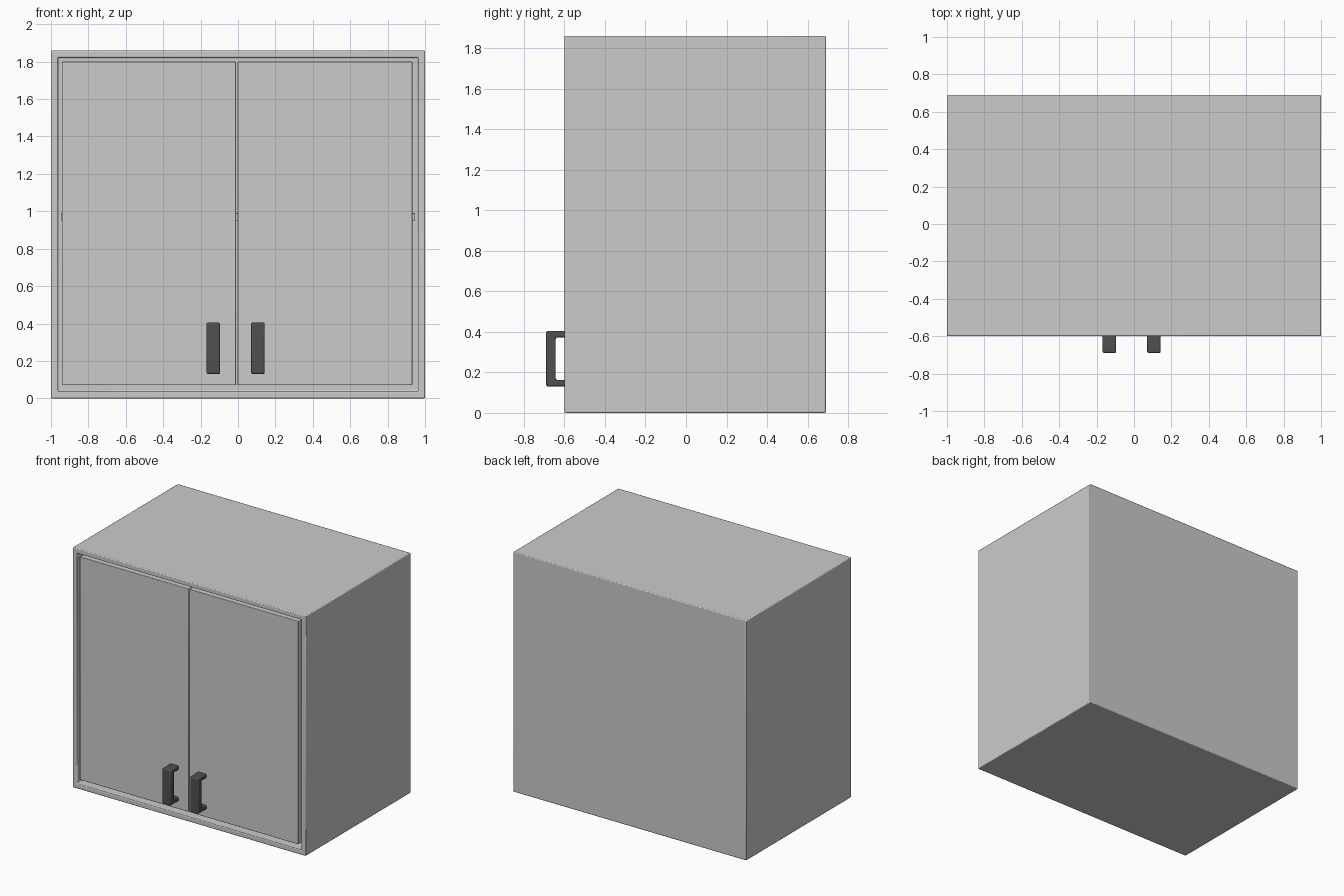
import bpy, bmesh
from mathutils import Vector

if "Cube" in bpy.data.objects:
    bpy.data.objects.remove(bpy.data.objects["Cube"])


def finish(name, bm, bevel, segments=2):
    bmesh.ops.recalc_face_normals(bm, faces=bm.faces)
    mesh = bpy.data.meshes.new(name)
    bm.to_mesh(mesh)
    bm.free()
    ob = bpy.data.objects.new(name, mesh)
    bpy.context.collection.objects.link(ob)
    mod = ob.modifiers.new("edge_bevel", 'BEVEL')
    mod.width, mod.segments = bevel, segments
    mod.limit_method = 'ANGLE'
    bpy.ops.object.select_all(action='DESELECT')
    ob.select_set(True)
    bpy.context.view_layer.objects.active = ob
    bpy.ops.object.shade_smooth_by_angle()
    return ob


def box_mesh(lo, hi):
    bm = bmesh.new()
    bmesh.ops.create_cube(bm, size=1)
    lo, hi = Vector(lo), Vector(hi)
    for v in bm.verts:
        v.co = Vector([(lo[i] + hi[i]) / 2 + v.co[i] * (hi[i] - lo[i]) for i in range(3)])
    return bm


# Cabinet body: box hollowed out from the front
FRONT, BACK, TOP = -0.60, 0.69, 1.86
bm = box_mesh((-1, FRONT, 0), (1, BACK, TOP))
bm.normal_update()
face = min(bm.faces, key=lambda f: f.calc_center_median().y)
bmesh.ops.inset_region(bm, faces=[face], thickness=0.053)
geom = bmesh.ops.extrude_face_region(bm, geom=[face])["geom"]
bmesh.ops.translate(bm, vec=(0, BACK - FRONT - 0.05, 0),
                    verts=[g for g in geom if isinstance(g, bmesh.types.BMVert)])
if face.is_valid:
    bmesh.ops.delete(bm, geom=[face], context='FACES_ONLY')
finish("cabinet_body", bm, 0.006)

# Inner shelf
finish("shelf", box_mesh((-0.947, -0.53, 0.95), (0.947, 0.64, 0.99)), 0.003)

# Inset doors
for side, x0, x1 in (("left", -0.942, -0.010), ("right", -0.003, 0.932)):
    finish(side + "_door", box_mesh((x0, -0.592, 0.07), (x1, -0.545, 1.80)), 0.004)

# Handles: C-shaped profile extruded sideways
dark = bpy.data.materials.new("dark_metal")
dark.diffuse_color = (0.08, 0.08, 0.08, 1)
dark.use_nodes = True
dark.node_tree.nodes["Principled BSDF"].inputs["Base Color"].default_value = dark.diffuse_color
PROFILE = [(-0.69, 0.13), (-0.58, 0.13), (-0.58, 0.163), (-0.643, 0.163),
           (-0.643, 0.372), (-0.58, 0.372), (-0.58, 0.405), (-0.69, 0.405)]
for side, x in (("left", -0.168), ("right", 0.070)):
    bm = bmesh.new()
    face = bm.faces.new([bm.verts.new((x, y, z)) for y, z in PROFILE])
    geom = bmesh.ops.extrude_face_region(bm, geom=[face])["geom"]
    bmesh.ops.translate(bm, vec=(0.073, 0, 0),
                        verts=[g for g in geom if isinstance(g, bmesh.types.BMVert)])
    finish(side + "_handle", bm, 0.009, 3).data.materials.append(dark)
